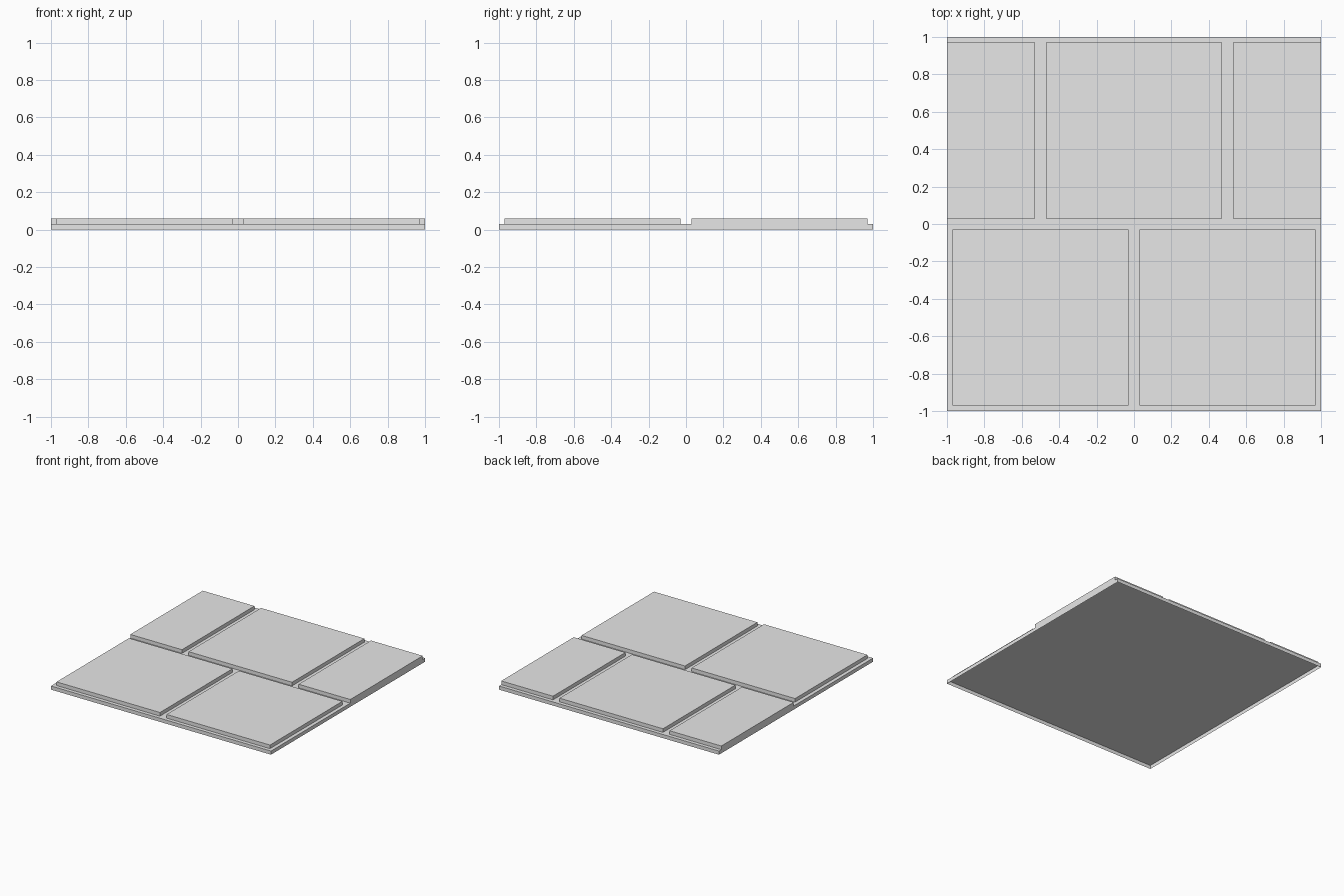
import bpy, bmesh

if "Cube" in bpy.data.objects:
    bpy.data.objects.remove(bpy.data.objects["Cube"])

GAP = 0.03      # half joint width, also the height of each layer
grey = bpy.data.materials.new("light grey")
grey.diffuse_color = (0.8, 0.8, 0.8, 1)
grey.use_nodes = True
grey.node_tree.nodes["Principled BSDF"].inputs["Base Color"].default_value = grey.diffuse_color


def open_box(name, x0, x1, y0, y1, z0, z1):
    """Box shell without a bottom face."""
    bm = bmesh.new()
    low, high = [[bm.verts.new((x, y, z)) for x, y in
                  ((x0, y0), (x1, y0), (x1, y1), (x0, y1))] for z in (z0, z1)]
    bm.faces.new(high)
    for i in range(4):
        j = (i + 1) % 4
        bm.faces.new((low[i], low[j], high[j], high[i]))
    mesh = bpy.data.meshes.new(name)
    bm.to_mesh(mesh)
    bm.free()
    mesh.materials.append(grey)
    obj = bpy.data.objects.new(name, mesh)
    bpy.context.collection.objects.link(obj)
    return obj


# Thin base slab, hollow underneath
open_box("base_slab", -1, 1, -1, 1, 0, GAP)

# Front row: two whole tiles
for side, x in (("left", -1), ("right", 0)):
    open_box(f"front_tile_{side}", x + GAP, x + 1 - GAP, -1 + GAP, -GAP, GAP, 2 * GAP)

# Back row, shifted by half a tile: half, whole, half (halves run to the slab edge)
for side, x0, x1 in (("left", -1, -0.5 - GAP),
                     ("middle", -0.5 + GAP, 0.5 - GAP),
                     ("right", 0.5 + GAP, 1)):
    open_box(f"back_tile_{side}", x0, x1, GAP, 1 - GAP, GAP, 2 * GAP)
